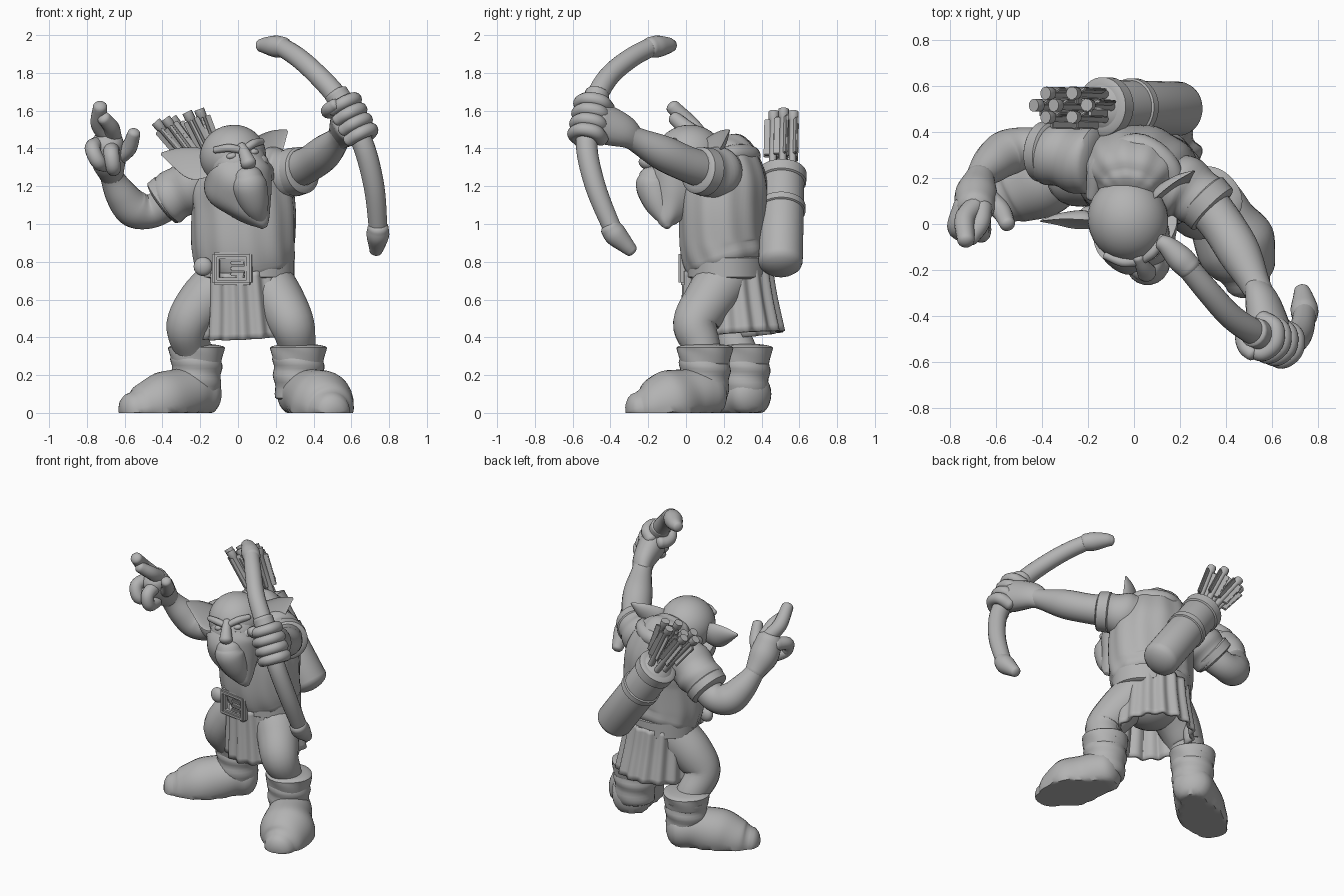
import bpy, bmesh
from math import sin, cos, pi, radians
from mathutils import Vector, Matrix

default_cube = bpy.data.objects.get("Cube")
if default_cube:
    bpy.data.objects.remove(default_cube, do_unlink=True)

clay = bpy.data.materials.new("clay_grey")
clay.use_nodes = True
clay.diffuse_color = (.45, .45, .45, 1)
clay.node_tree.nodes["Principled BSDF"].inputs["Base Color"].default_value = clay.diffuse_color


def finish(name, bm, matrix=None, floor=False):
    """Turn a bmesh into a smooth shaded object."""
    if matrix:
        bm.transform(matrix)
    if floor:
        for vert in bm.verts:
            vert.co.z = max(vert.co.z, 0)
    bmesh.ops.recalc_face_normals(bm, faces=bm.faces)
    mesh = bpy.data.meshes.new(name)
    bm.to_mesh(mesh)
    bm.free()
    mesh.materials.append(clay)
    mesh.shade_smooth()
    mesh.set_sharp_from_angle(angle=radians(42))
    obj = bpy.data.objects.new(name, mesh)
    bpy.context.collection.objects.link(obj)
    return obj


def spline(points, steps=6):
    """Catmull-Rom through (x, y, z, radius) points."""
    pts = [points[0] * 2 - points[1]] + points + [points[-1] * 2 - points[-2]]
    out = []
    for a, b, c, d in zip(pts, pts[1:], pts[2:], pts[3:]):
        for i in range(steps):
            t = i / steps
            out.append((b * 2 + (c - a) * t + (a * 2 - b * 5 + c * 4 - d) * t * t
                        + (b * 3 - a - c * 3 + d) * t * t * t) / 2)
    return out + [points[-1]]


def tube(name, points, sides=20, smooth=True, dome=.7, flat=None, fold=None,
         floor=False, matrix=None, caps=True):
    """Sweep rings along points; flat = (direction, back scale, front scale),
    fold = (amount, waves along, waves around)."""
    path = [Vector(p) for p in points]
    if smooth:
        path = spline(path)
    stations = []
    for i, p in enumerate(path):
        tangent = (path[min(i + 1, len(path) - 1)] - path[max(i - 1, 0)]).to_3d()
        stations.append((p.to_3d(), max(p.w, .004), tangent.normalized()))
    if dome:
        angles = [radians(a) for a in (80, 60, 40, 20)]
        (p, r, t), (q, s, u) = stations[0], stations[-1]
        head = [(p - t * r * dome * sin(a), r * cos(a), t) for a in angles]
        tail = [(q + u * s * dome * sin(a), s * cos(a), u) for a in reversed(angles)]
        stations = head + stations + tail
    bm = bmesh.new()
    rings, normal = [], stations[0][2].orthogonal()
    for i, (center, radius, tangent) in enumerate(stations):
        normal = (normal - tangent * normal.dot(tangent)).normalized()
        side = tangent.cross(normal)
        ring = []
        for k in range(sides):
            angle = 2 * pi * k / sides
            r = radius
            if fold:
                r *= 1 + fold[0] * sin(2 * pi * fold[1] * i / len(stations) + fold[2] * angle)
            offset = (normal * cos(angle) + side * sin(angle)) * r
            if flat:
                way = Vector(flat[0]).normalized()
                depth = offset.dot(way)
                offset += way * depth * ((flat[2] if depth > 0 else flat[1]) - 1)
            ring.append(bm.verts.new(center + offset))
        rings.append(ring)
    for low, high in zip(rings, rings[1:]):
        for k in range(sides):
            n = (k + 1) % sides
            bm.faces.new((low[k], low[n], high[n], high[k]))
    if caps:
        bm.faces.new(rings[0])
        bm.faces.new(rings[-1])
    return finish(name, bm, matrix, floor)


def ball(name, center, size, matrix=None):
    bm = bmesh.new()
    place = Matrix.Translation(center) @ Matrix.Diagonal((*size, 1))
    bmesh.ops.create_uvsphere(bm, u_segments=28, v_segments=18, radius=1, matrix=place)
    return finish(name, bm, matrix)


def block(name, center, size, matrix):
    bm = bmesh.new()
    place = Matrix.Translation(center) @ Matrix.Diagonal((*size, 1))
    bmesh.ops.create_cube(bm, size=1, matrix=place)
    bmesh.ops.bevel(bm, geom=bm.edges[:], offset=min(size) * .3, segments=2, affect='EDGES')
    return finish(name, bm, matrix)


# Tunic, collar, belt and open pleated skirt
chest_front = (-.2, -1, 0)
tube("tunic", [(.04, .22, .8, .265), (.03, .2, .9, .275), (.03, .2, 1.08, .275), (.01, .21, 1.22, .265),
               (-.01, .2, 1.33, .21), (-.02, .15, 1.4, .12)], sides=72, dome=.3,
     flat=(chest_front, .83, .83), fold=(.018, 1, 11))
tube("collar", [(-.18, .12, 1.31, .03), (-.14, .26, 1.35, .05), (.01, .34, 1.36, .055),
                (.15, .25, 1.37, .05), (.19, .1, 1.33, .03)])
tube("belt", [(.04, .22, .71, .24), (.04, .22, .72, .26), (.04, .22, .82, .26), (.04, .22, .83, .24)],
     sides=48, smooth=False, dome=0, flat=(chest_front, .82, .82))
tube("hips", [(.04, .22, .72, .19), (.04, .22, .62, .18)])
skirt = tube("skirt", [(.03, .22, .76, .23), (.04, .23, .6, .245), (.05, .245, .41, .27)], sides=128,
             dome=0, flat=((1, 0, 0), .92, .92), fold=(.045, 0, 16), caps=False)
skirt.modifiers.new("cloth", 'SOLIDIFY').thickness = .02

# Buckle
buckle = Matrix.Translation((-.03, 0, .765)) @ Matrix.Rotation(-.15, 4, 'Z')
for way in (-1, 1):
    block("buckle_bar", (0, 0, way * .068), (.21, .05, .038), buckle)
    block("buckle_post", (way * .087, 0, 0), (.038, .05, .17), buckle)
    block("buckle_inner_bar", (.03, -.005, way * .03), (.08, .03, .02), buckle)
block("buckle_tongue", (.04, -.01, 0), (.1, .03, .025), buckle)
ball("belt_end", (-.16, .02, .01), (.05, .035, .05), buckle)

# Legs
tube("right_leg", [(-.06, .24, .7, .15), (-.19, .21, .58, .135), (-.265, .2, .46, .115),
                   (-.24, .27, .34, .1), (-.21, .3, .25, .1)])
tube("left_leg", [(.14, .2, .7, .15), (.22, .12, .59, .135), (.285, .05, .47, .12),
                  (.31, .08, .36, .1), (.31, .1, .25, .1)])

# Boots
feet = {
    "right": ((-.22, .31), [(-.19, .34, .1, .125), (-.27, .28, .1, .14), (-.39, .19, .06, .155),
                            (-.5, .13, .02, .13), (-.555, .1, .01, .1)]),
    "left": ((.32, .1), [(.33, .12, .1, .128), (.38, .02, .09, .145), (.44, -.09, .05, .175),
                         (.48, -.19, .02, .14), (.495, -.25, .01, .1)]),
}
for side, ((x, y), foot) in feet.items():
    tube(side + "_boot_foot", foot, sides=28, floor=True, fold=(.012, 4, 1))
    tube(side + "_boot_shaft", [(x, y, .08, .12), (x, y, .2, .132), (x, y, .3, .135)],
         sides=32, dome=.2, fold=(.035, 4, 1))
    tube(side + "_boot_cuff", [(x, y, .26, .132), (x, y, .31, .142), (x, y, .345, .148)],
         sides=32, dome=.15, fold=(.02, 1, 4))

# Sleeves and arms
tube("right_sleeve", [(-.18, .27, 1.24, .15), (-.29, .29, 1.18, .14), (-.38, .31, 1.12, .13)],
     sides=32, dome=.25, fold=(.045, 3, 1))
tube("right_sleeve_cuff", [(-.36, .31, 1.14, .135), (-.4, .315, 1.11, .132)], sides=32, dome=.15)
tube("right_arm", [(-.34, .3, 1.14, .1), (-.45, .33, 1.07, .09), (-.55, .31, 1.08, .1),
                   (-.62, .26, 1.16, .085), (-.67, .2, 1.26, .062), (-.68, .14, 1.34, .075)])
tube("left_sleeve", [(.15, .18, 1.26, .15), (.23, .15, 1.265, .135), (.32, .09, 1.275, .12)],
     sides=32, dome=.25, fold=(.045, 3, 1))
tube("left_sleeve_cuff", [(.295, .11, 1.275, .13), (.34, .065, 1.285, .125)], sides=32, dome=.15)
tube("left_arm", [(.27, .14, 1.27, .1), (.38, 0, 1.32, .095), (.46, -.13, 1.38, .092),
                  (.53, -.27, 1.45, .065), (.56, -.34, 1.49, .065)])

# Bow
tube("bow", [(.22, -.17, 1.945, .05), (.32, -.29, 1.88, .053), (.42, -.4, 1.79, .055),
             (.52, -.47, 1.68, .057), (.6, -.51, 1.55, .057), (.67, -.525, 1.4, .057),
             (.72, -.48, 1.2, .055), (.74, -.4, 1, .05), (.74, -.36, .93, .048)])
tube("bow_upper_tip", [(.24, -.19, 1.935, .055), (.2, -.15, 1.94, .058), (.15, -.1, 1.945, .045),
                       (.12, -.08, 1.945, .035)], dome=.6)
tube("bow_lower_tip", [(.742, -.4, .98, .056), (.74, -.37, .94, .06), (.735, -.32, .89, .045),
                       (.73, -.29, .86, .035)], dome=.6)
tube("bow_grip_ring", [(.52, -.47, 1.69, .065), (.545, -.48, 1.65, .065)], dome=.3)

# Bow hand, fingers curled round the grip
grip = Vector((.595, -.505, 1.55))
axis = Vector((.15, -.055, -.28)).normalized()
back = Vector((-.1, .28, -.12))
back = (back - axis * back.dot(axis)).normalized()
out = axis.cross(back)


def curl(name, shift, start, stop, reach, thick):
    arc = []
    for i in range(5):
        angle = radians(start + (stop - start) * i / 4)
        spot = grip + axis * shift + (back * cos(angle) + out * sin(angle)) * reach
        arc.append((*spot, thick * (1 - .05 * i)))
    tube(name, arc, sides=14)


for i in range(4):
    curl("bow_finger", (i - 1.4) * .062, 25, 260, .075, .04)
curl("bow_thumb", -.1, -20, -130, .083, .04)
palm_end = grip + back * .04 + out * .01
tube("bow_palm", [(.53, -.27, 1.45, .065), (.56, -.34, 1.495, .095), (*palm_end, .12)],
     flat=(out, .75, .75), dome=.3)

# Open hand with two raised fingers
tube("draw_palm", [(-.67, .2, 1.26, .065), (-.685, .13, 1.34, .092), (-.69, .07, 1.43, .085)])
for name, bend in {
    "draw_index": [(-.69, .08, 1.46, .045), (-.735, .02, 1.53, .045), (-.73, -.07, 1.62, .038)],
    "draw_middle": [(-.66, .07, 1.46, .045), (-.67, 0, 1.51, .042), (-.71, -.06, 1.56, .036)],
    "draw_ring": [(-.74, .08, 1.42, .045), (-.77, -.01, 1.4, .042), (-.74, -.03, 1.33, .04),
                  (-.7, .04, 1.31, .036)],
    "draw_little": [(-.67, .06, 1.4, .045), (-.67, -.03, 1.37, .042), (-.66, -.03, 1.3, .04),
                    (-.66, .05, 1.29, .036)],
    "draw_thumb": [(-.65, .12, 1.35, .05), (-.58, .06, 1.4, .043), (-.55, 0, 1.48, .034)],
}.items():
    tube(name, bend, sides=14)

# Head, turned and tilted
head = (Matrix.Translation((-.02, 0, 1.36)) @ Matrix.Rotation(radians(18), 4, 'Z')
        @ Matrix.Rotation(radians(-10), 4, 'Y'))
ball("skull", (0, .02, 0), (.175, .185, .165), head)
ball("face", (0, -.06, -.05), (.15, .13, .13), head)
tube("nose", [(0, -.15, .05, .025), (0, -.19, .01, .032), (0, -.225, -.04, .042)], matrix=head)
for side in (-1, 1):
    ball("eye", (side * .06, -.148, .01), (.03, .022, .018), head)
    tube("brow", [(side * .015, -.165, .035, .02), (side * .07, -.148, .055, .022),
                  (side * .13, -.1, .055, .018)], sides=12, matrix=head)
    ball("cheek", (side * .09, -.11, -.05), (.055, .05, .045), head)
    tube("ear", [(side * .12, .03, -.04, .05), (side * .2, .06, -.005, .088),
                 (side * .28, .1, .04, .058), (side * .355, .13, .075, .008)], sides=28,
         dome=.2, flat=((side * .3, -.9, .3), .7, -.15), matrix=head)

# Mask hanging over the nose and mouth
tube("mask", [(0, -.015, 1.25, .19), (.02, -.05, 1.19, .18), (.07, -.08, 1.1, .12),
              (.12, -.1, 1.02, .055), (.14, -.1, .98, .015)], sides=48, dome=.08, fold=(.025, 2, 5))
tube("mask_nose_ridge", [(.05, -.17, 1.25, .08), (.06, -.17, 1.2, .095), (.09, -.14, 1.1, .075),
                         (.13, -.1, 1, .025)], dome=.7)

# Quiver on the back
base, mouth = Vector((.205, .5, .79)), Vector((-.14, .51, 1.27))
along = (mouth - base).normalized()


def on_quiver(start, stop, r):
    return [(*base.lerp(mouth, start), r), (*base.lerp(mouth, stop), r)]


tube("quiver_body", on_quiver(.03, .95, .118), sides=32, smooth=False, dome=.55)
tube("quiver_band", on_quiver(.58, .64, .127), sides=32, smooth=False, dome=.1)
tube("quiver_rim", on_quiver(.9, 1, .128), sides=32, smooth=False, dome=.12)

# Arrows with feather vanes, fanned out sideways
for i in range(7):
    angle = 2 * pi * i / 6
    spread = 0 if i == 6 else .06
    lean = along + Vector((.2 * cos(angle) + .08, 0, 0)) * (i < 6)
    turn = lean.to_track_quat('Z', 'Y').to_matrix().to_4x4()
    place = Matrix.Translation(mouth + Vector((cos(angle), sin(angle), 0)) * spread) @ turn
    tube("arrow_shaft", [(0, 0, -.1, .02), (0, 0, .31, .02), (0, 0, .32, .028), (0, 0, .36, .028)],
         sides=12, smooth=False, dome=0, matrix=place)
    for k in range(3):
        spin = place @ Matrix.Rotation(2 * pi * k / 3, 4, 'Z')
        block("arrow_vane", (.026, 0, .21), (.046, .014, .21), spin)
